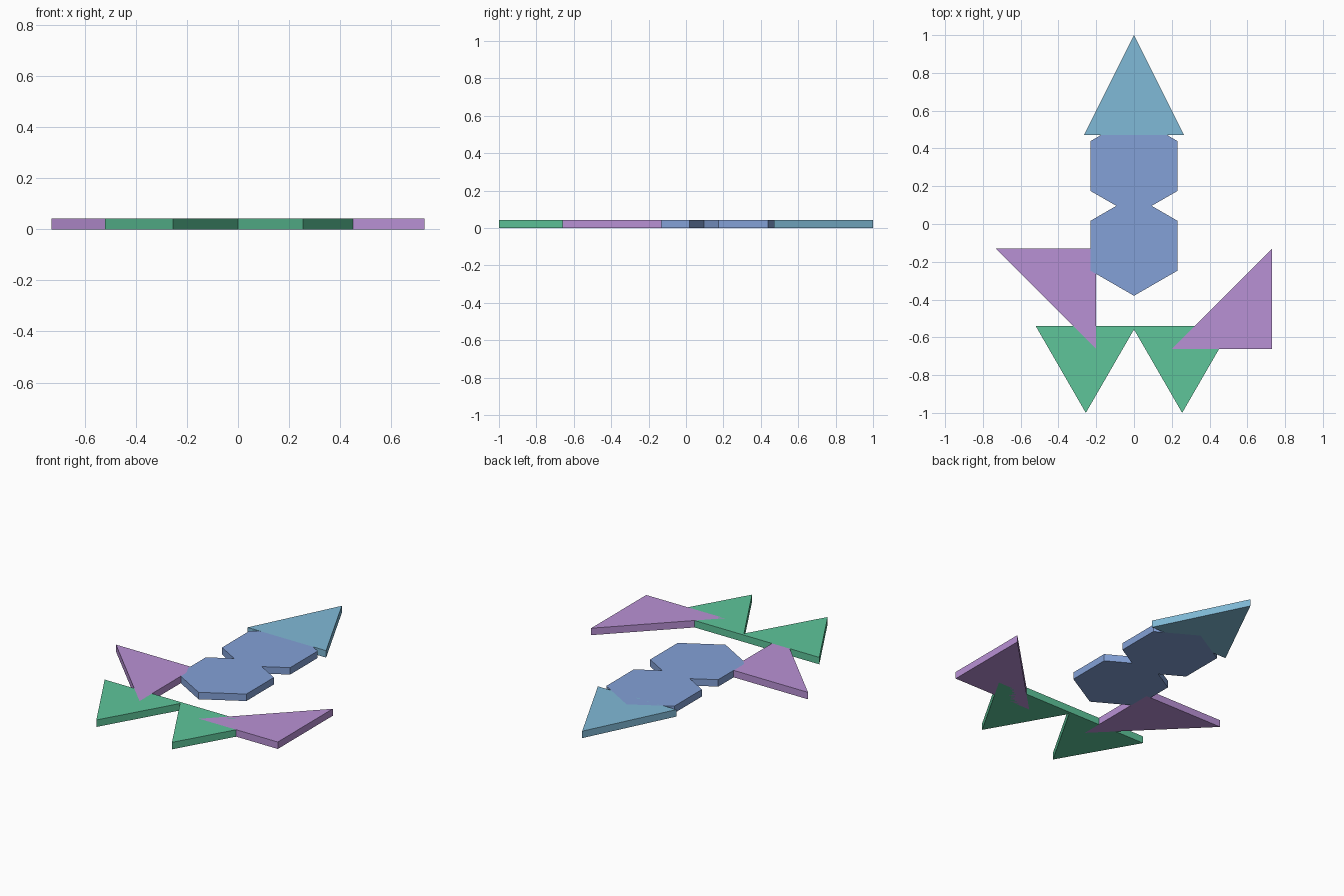
import bpy
import bmesh
from math import pi, sin, cos, sqrt

if "Cube" in bpy.data.objects:
    bpy.data.objects.remove(bpy.data.objects["Cube"])

S = 0.53        # common edge length
T = 0.0424      # tile thickness
R = S / 2       # hexagon radius
H = S * sqrt(3) / 2


def material(name, rgb):
    mat = bpy.data.materials.new(name)
    mat.diffuse_color = (*rgb, 1)
    mat.use_nodes = True
    mat.node_tree.nodes["Principled BSDF"].inputs["Base Color"].default_value = mat.diffuse_color
    return mat


def tile(name, points, mat):
    """Flat prism standing on z = 0; points run counter-clockwise."""
    bm = bmesh.new()
    face = bm.faces.new([bm.verts.new((x, y, 0)) for x, y in points])
    ext = bmesh.ops.extrude_face_region(bm, geom=[face], use_keep_orig=True)
    top = [v for v in ext["geom"] if isinstance(v, bmesh.types.BMVert)]
    bmesh.ops.translate(bm, verts=top, vec=(0, 0, T))
    bmesh.ops.recalc_face_normals(bm, faces=bm.faces)
    mesh = bpy.data.meshes.new(name)
    bm.to_mesh(mesh)
    bm.free()
    mesh.materials.append(mat)
    obj = bpy.data.objects.new(name, mesh)
    bpy.context.collection.objects.link(obj)
    return obj


sky = material("sky_blue", (0.216, 0.491, 0.680))
blue = material("blue", (0.227, 0.356, 0.680))
purple = material("purple", (0.485, 0.283, 0.665))
green = material("green", (0.112, 0.558, 0.323))

# Nose: isosceles triangle
tile("nose_triangle", [(-R, 1 - S), (R, 1 - S), (0, 1)], sky)

# Body: two overlapping hexagons
for name, cy in (("upper_body_hexagon", 0.307), ("lower_body_hexagon", -0.115)):
    tile(name, [(R * cos(pi / 2 + i * pi / 3), cy + R * sin(pi / 2 + i * pi / 3))
                for i in range(6)], blue)

# Fins: right-angled triangles, the right one turned a quarter
x0, x1, y0, y1 = 0.201, 0.731, -0.661, -0.131
tile("left_fin_triangle", [(-x1, y1), (-x0, y0), (-x0, y1)], purple)
tile("right_fin_triangle", [(x0, y0), (x1, y0), (x1, y1)], purple)

# Exhaust: two equilateral triangles pointing backward
for name, cx in (("left_exhaust_triangle", -0.255), ("right_exhaust_triangle", 0.255)):
    tile(name, [(cx, -1), (cx + R, H - 1), (cx - R, H - 1)], green)
